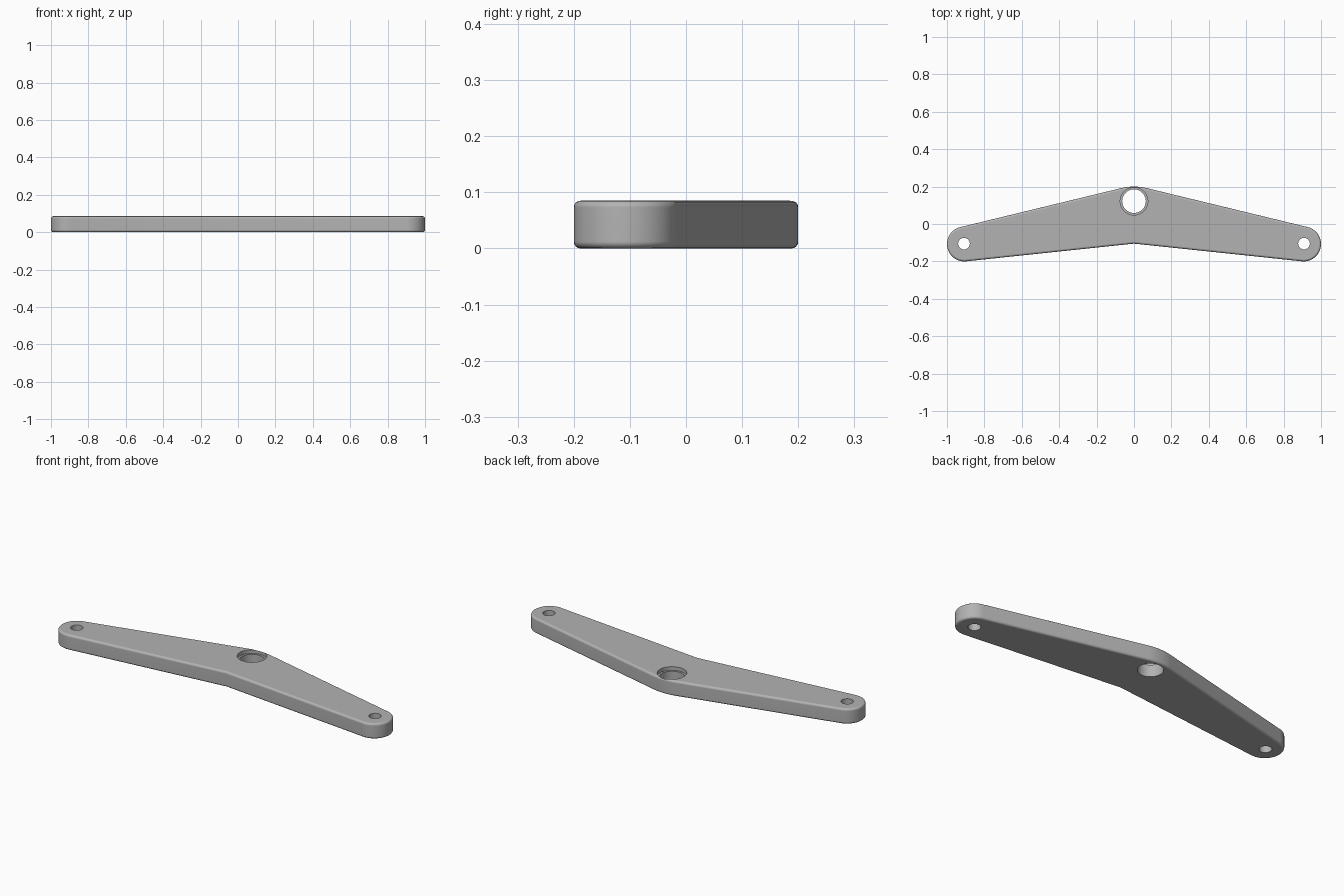
import bpy, bmesh
from math import sin, cos, atan, pi, tau

cube = bpy.data.objects.get("Cube")
if cube:
    bpy.data.objects.remove(cube, do_unlink=True)

HEIGHT = 0.085
FILLET = 0.012
END_X, END_Y, END_R = 0.907, -0.107, 0.093      # rounded arm ends
CROWN_Y, CROWN_R = -0.09, 0.29                  # rounded crown of the bar
BACK, FRONT = atan(0.242), atan(0.105)          # slopes of the long edges
NOTCH_Y = -0.105

metal = bpy.data.materials.new("grey metal")
metal.use_nodes = True
grey = (0.45, 0.45, 0.45, 1)
metal.diffuse_color = grey
metal.node_tree.nodes["Principled BSDF"].inputs["Base Color"].default_value = grey


def arc(x, y, r, start, end, steps):
    angles = [start + (end - start) * i / steps for i in range(steps + 1)]
    return [(x + r * cos(a), y + r * sin(a)) for a in angles]


def make_object(name, bm):
    bmesh.ops.recalc_face_normals(bm, faces=bm.faces)
    mesh = bpy.data.meshes.new(name)
    bm.to_mesh(mesh)
    bm.free()
    mesh.materials.append(metal)
    obj = bpy.data.objects.new(name, mesh)
    bpy.context.collection.objects.link(obj)
    return obj


def prism(outline, bottom, top):
    bm = bmesh.new()
    face = bm.faces.new([bm.verts.new((x, y, bottom)) for x, y in outline])
    new = bmesh.ops.extrude_face_region(bm, geom=[face])["geom"]
    verts = [v for v in new if isinstance(v, bmesh.types.BMVert)]
    bmesh.ops.translate(bm, verts=verts, vec=(0, 0, top - bottom))
    return bm


# Bar: one arm's outline, mirrored, with rounded rims top and bottom
arm = arc(END_X, END_Y, END_R, -pi / 2 - FRONT, pi / 2 - BACK, 24)
mirrored = [(-x, y) for x, y in reversed(arm)]
crown = arc(0, CROWN_Y, CROWN_R, pi / 2 - BACK, pi / 2 + BACK, 12)
bm = prism([(0, NOTCH_Y)] + arm + crown + mirrored, 0, HEIGHT)
rims = [e for e in bm.edges if abs(e.verts[0].co.z - e.verts[1].co.z) < 1e-5]
bmesh.ops.recalc_face_normals(bm, faces=bm.faces)
bmesh.ops.bevel(bm, geom=rims, offset=FILLET, offset_type='OFFSET',
                segments=4, profile=0.5, affect='EDGES')
bar = make_object("lever_bar", bm)
bpy.context.view_layer.objects.active = bar
bar.select_set(True)


# Holes: pivot bore, its shallow counterbore, and one hole in each arm end
def drill(name, x, y, r, bottom):
    outline = arc(x, y, r, 0, tau, 48)[:-1]
    cutter = make_object(name, prism(outline, bottom, HEIGHT + 0.1))
    cutter.hide_render = True
    cut = bar.modifiers.new(name, 'BOOLEAN')
    cut.operation = 'DIFFERENCE'
    cut.solver = 'EXACT'
    cut.object = cutter
    bpy.ops.object.modifier_apply(modifier=cut.name)
    bpy.data.objects.remove(cutter, do_unlink=True)


drill("pivot_bore", 0, 0.122, 0.063, -0.1)
drill("pivot_counterbore", 0, 0.122, 0.074, HEIGHT - 0.02)
for side in (-1, 1):
    drill("end_hole", side * 0.909, -0.105, 0.031, -0.1)

# Smooth rounded surfaces while keeping the plates flat and hole rims sharp
bpy.ops.object.shade_smooth_by_angle(angle=0.6)
flat = bar.modifiers.new("even_shading", 'WEIGHTED_NORMAL')
flat.keep_sharp = True
